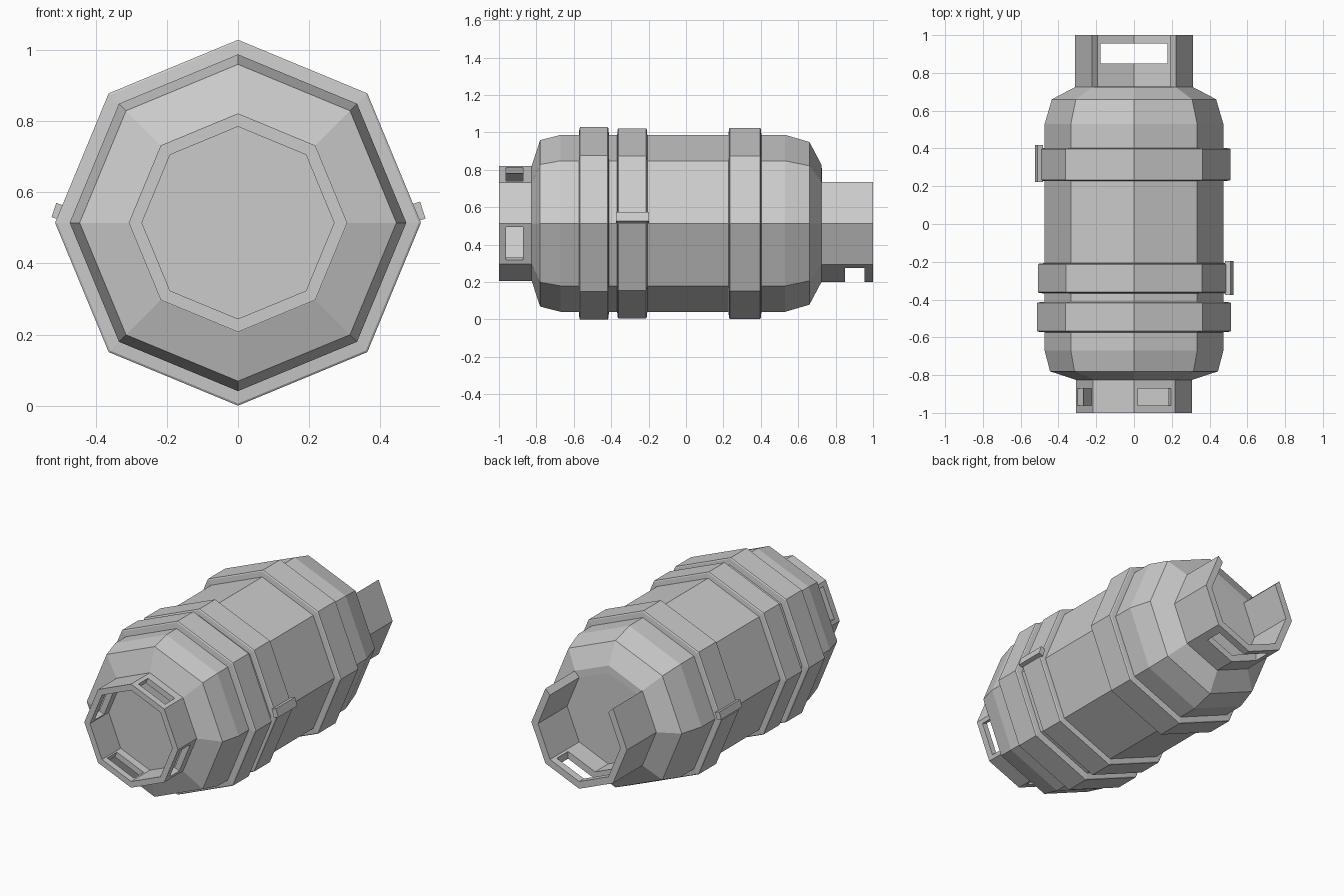
import bpy, bmesh
from math import radians, cos, sin
from mathutils import Matrix, Vector

if "Cube" in bpy.data.objects:
    bpy.data.objects.remove(bpy.data.objects["Cube"])

CZ = 0.514  # height of the tank axis


def lathe(name, profile, start=0, sides=8, tube=False):
    """Sweep (y, radius) points round the tank axis in 45 degree steps."""
    bm = bmesh.new()
    full = sides == 8
    cols = []
    for i in range(sides if full else sides + 1):
        a = radians(start + 45 * i)
        cols.append([bm.verts.new((r * cos(a), y, CZ + r * sin(a))) for y, r in profile])
    n = len(profile)
    for i in range(sides):
        a, b = cols[i], cols[(i + 1) % len(cols)]
        for j in range(n if tube else n - 1):
            k = (j + 1) % n
            bm.faces.new((a[j], a[k], b[k], b[j]))
    if not tube:
        bm.faces.new([c[0] for c in cols])
        bm.faces.new([c[-1] for c in cols])
    elif not full:
        bm.faces.new(cols[0])
        bm.faces.new(cols[-1])
    return finish(name, bm)


def finish(name, bm):
    bmesh.ops.recalc_face_normals(bm, faces=bm.faces)
    me = bpy.data.meshes.new(name)
    bm.to_mesh(me)
    bm.free()
    ob = bpy.data.objects.new(name, me)
    bpy.context.collection.objects.link(ob)
    return ob


def box(name, size, loc, angle=0):
    """Box with its local x turned to the given angle in the xz plane."""
    bm = bmesh.new()
    bmesh.ops.create_cube(bm, size=1)
    rot = Matrix.Rotation(radians(-angle), 4, 'Y')
    bm.transform(Matrix.Translation(loc) @ rot @ Matrix.Diagonal((*size, 1)))
    return finish(name, bm)


def cut(ob, cutters):
    for c in cutters:
        c.hide_render = True
        m = ob.modifiers.new("window", 'BOOLEAN')
        m.operation, m.solver, m.object = 'DIFFERENCE', 'EXACT', c
    bpy.context.view_layer.objects.active = ob
    for m in list(ob.modifiers):
        bpy.ops.object.modifier_apply(modifier=m.name)
    for c in cutters:
        bpy.data.objects.remove(c)


# Main pressure vessel
lathe("tank_body", [(-0.825, 0.29), (-0.825, 0.308), (-0.78, 0.445), (-0.67, 0.473),
                    (0.53, 0.473), (0.66, 0.435), (0.725, 0.312), (0.727, 0.27)])

# Three straps round the body
for i, (y0, y1, r) in enumerate([(-0.57, -0.415, 0.514), (-0.365, -0.21, 0.508), (0.23, 0.40, 0.511)]):
    lathe(f"strap_{i + 1}", [(y0 - 0.004, 0.465), (y0, r - 0.006), (y0 + 0.004, r),
                             (y1 - 0.004, r), (y1, r - 0.006), (y1 + 0.004, 0.465)], tube=True)

# Strap clasps, one on each side
box("right_clasp", (0.03, 0.178, 0.05), (0.505, -0.286, CZ + 0.031), 18)
box("left_clasp", (0.03, 0.195, 0.042), (-0.503, 0.32, CZ + 0.031), -18)

# Front foot ring with four windows on alternate faces
foot = lathe("foot_ring", [(-1, 0.307), (-0.815, 0.307), (-0.815, 0.27), (-1, 0.27)], tube=True)
cutters = []
for a in (67.5, 157.5, 247.5, 337.5):
    d = Vector((cos(radians(a)), 0, sin(radians(a)))) * 0.27
    cutters.append(box("window_cutter", (0.12, 0.09, 0.19), d + Vector((0, -0.917, CZ)), a))
cut(foot, cutters)

# Rear valve collar, open over the top two faces, with a slot underneath
collar = lathe("valve_collar", [(0.715, 0.313), (1, 0.313), (1, 0.27), (0.715, 0.27)],
               start=135, sides=6, tube=True)
cut(collar, [box("slot_cutter", (0.355, 0.105, 0.3), (0, 0.903, 0.2))])
